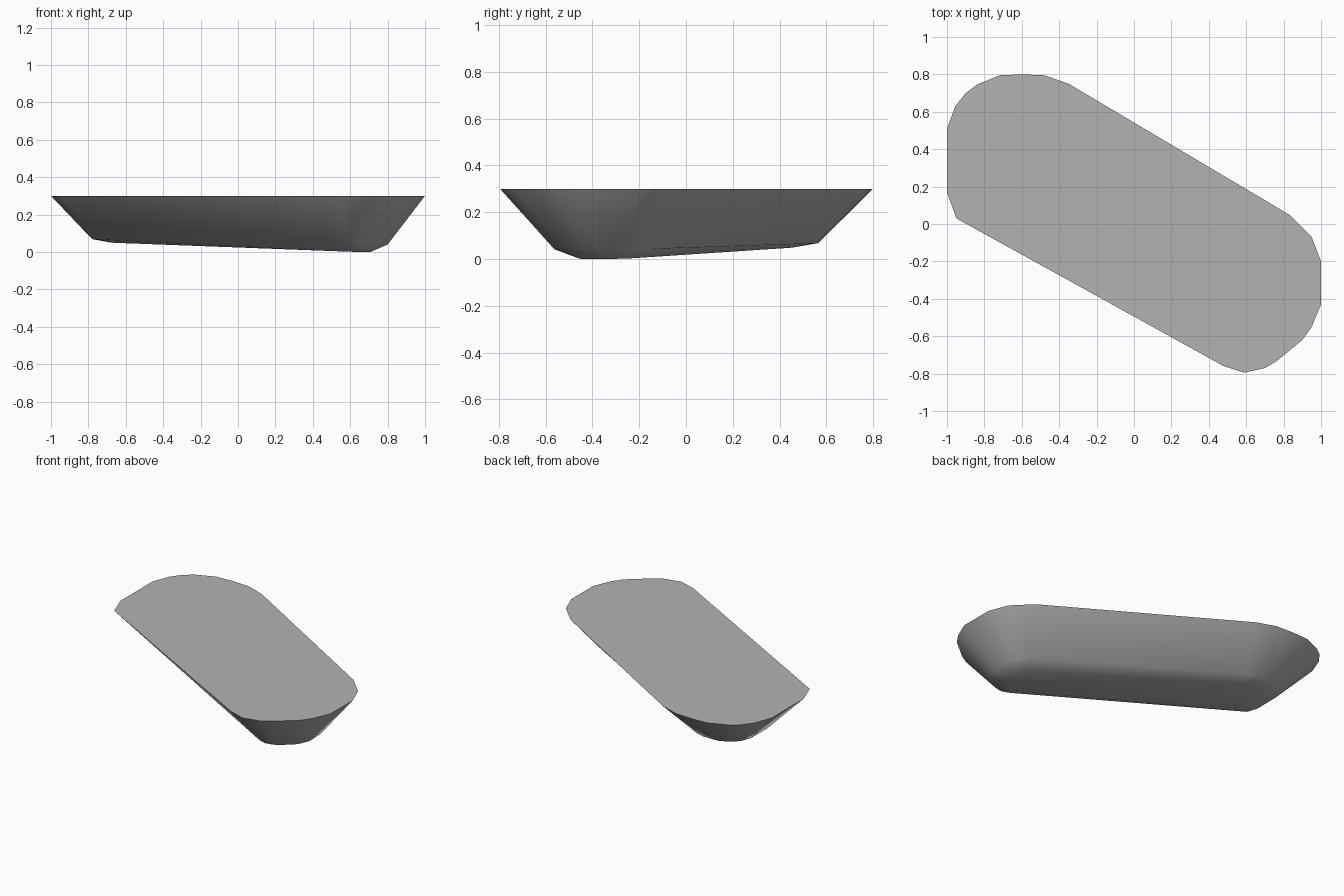
import bpy, bmesh, math
from mathutils import Vector

cube = bpy.data.objects.get("Cube")
if cube:
    bpy.data.objects.remove(cube, do_unlink=True)

# Single grey material
grey = bpy.data.materials.new("plain grey")
grey.use_nodes = True
colour = (0.45, 0.45, 0.45, 1)
grey.diffuse_color = colour
grey.node_tree.nodes["Principled BSDF"].inputs["Base Color"].default_value = colour

# Rim outline, counter-clockwise, and the spine the hull tapers towards
rim = [(-1, .17), (-.95, .03), (.48, -.76), (.59, -.795), (.7, -.77),
       (.76, -.735), (.9, -.62), (.95, -.55), (1, -.43), (1, -.2),
       (.95, -.07), (.83, .05), (-.35, .75), (-.48, .795), (-.6, .8),
       (-.72, .795), (-.84, .745), (-.9, .7), (-.955, .63), (-1, .51)]
spine_start, spine_end = Vector((-.56, .33)), Vector((.6, -.33))
spine = spine_end - spine_start
axis = spine.normalized()


def taper(point, scale):
    """Pull a rim point towards the nearest point of the spine."""
    p = Vector(point)
    t = min(max((p - spine_start).dot(spine) / spine.length_squared, 0), 1)
    return (spine_start + spine * t).lerp(p, scale)


def add_ring(bm, scale, height, tilt):
    """One hull ring lying on a plane that drops along the spine."""
    ring = []
    for point in rim:
        p = taper(point, scale)
        z = max(height - tilt * p.dot(axis), 0)
        ring.append(bm.verts.new((p.x, p.y, z)))
    return ring


# Hull: flat deck, sloping wall, chamfer and tilted keel
bm = bmesh.new()
rings = [add_ring(bm, *spec) for spec in
         ((1, .3, 0), (.5, .055, .017), (.27, .026, .033))]
for upper, lower in zip(rings, rings[1:]):
    for i in range(len(rim)):
        j = (i + 1) % len(rim)
        bm.faces.new((upper[i], lower[i], lower[j], upper[j]))
bm.faces.new(rings[0])
bm.faces.new(rings[-1][::-1])
bmesh.ops.recalc_face_normals(bm, faces=bm.faces)

mesh = bpy.data.meshes.new("hull")
bm.to_mesh(mesh)
bm.free()
mesh.materials.append(grey)
hull = bpy.data.objects.new("hull", mesh)
bpy.context.collection.objects.link(hull)

# Soft walls, sharp deck edge
bpy.ops.object.select_all(action='DESELECT')
hull.select_set(True)
bpy.context.view_layer.objects.active = hull
bpy.ops.object.shade_smooth_by_angle(angle=math.radians(40))
